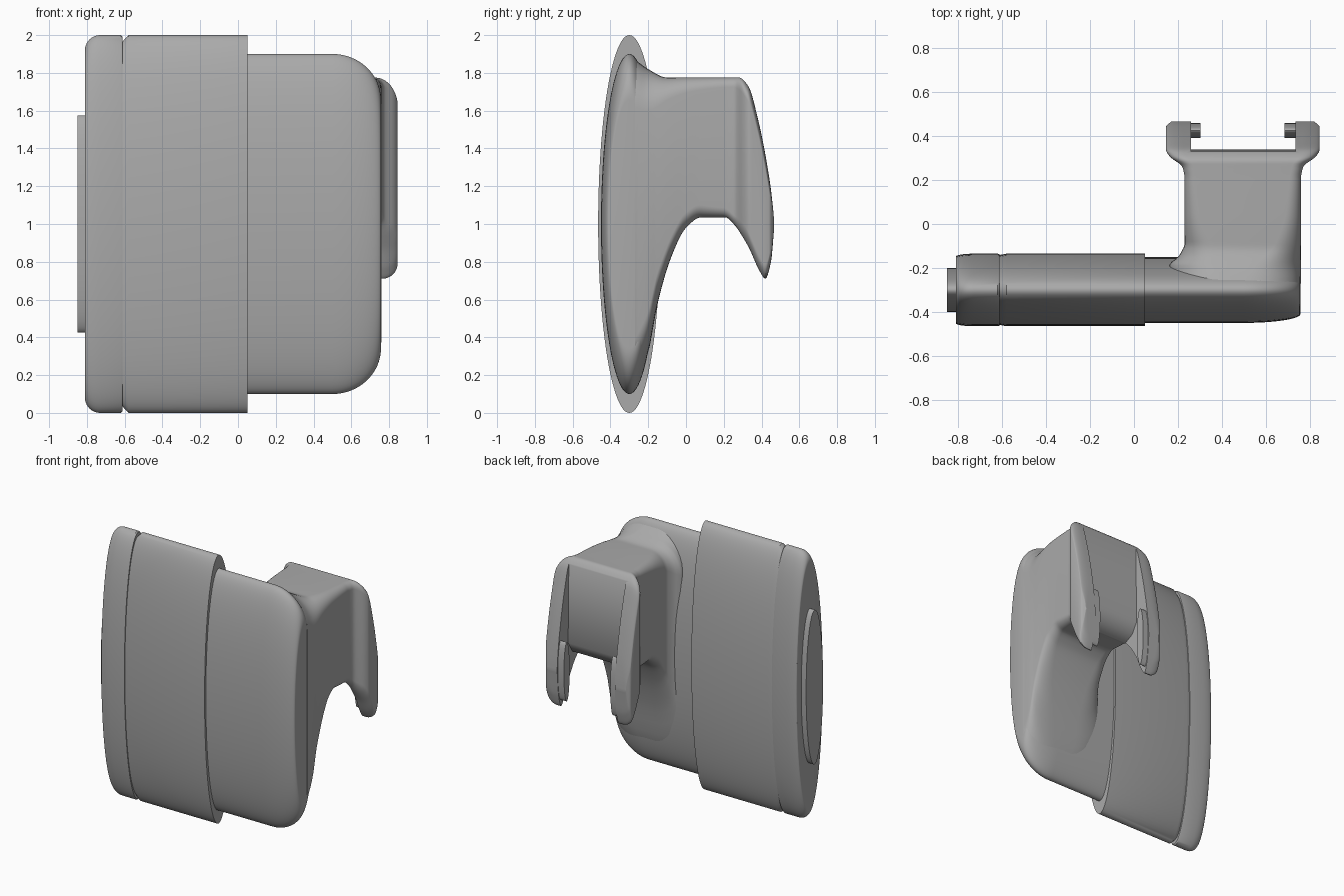
import bpy, bmesh, math

cube = bpy.data.objects.get("Cube")
if cube:
    bpy.data.objects.remove(cube, do_unlink=True)

grey = bpy.data.materials.new("plain grey")
grey.use_nodes = True
COLOUR = (0.4, 0.4, 0.4, 1)
grey.diffuse_color = COLOUR
grey.node_tree.nodes["Principled BSDF"].inputs["Base Color"].default_value = COLOUR


def loft(name, rings):
    """Skin a list of equal-length closed rings and cap both ends."""
    bm = bmesh.new()
    loops = [[bm.verts.new(p) for p in ring] for ring in rings]
    for a, b in zip(loops, loops[1:]):
        for i in range(len(a)):
            j = (i + 1) % len(a)
            bm.faces.new((a[i], a[j], b[j], b[i]))
    bm.faces.new(loops[0])
    bm.faces.new(loops[-1])
    bmesh.ops.recalc_face_normals(bm, faces=bm.faces)
    mesh = bpy.data.meshes.new(name)
    bm.to_mesh(mesh)
    bm.free()
    mesh.materials.append(grey)
    ob = bpy.data.objects.new(name, mesh)
    bpy.context.collection.objects.link(ob)
    return ob


def smooth(ob, angle=35):
    bpy.ops.object.select_all(action="DESELECT")
    ob.select_set(True)
    bpy.context.view_layer.objects.active = ob
    bpy.ops.object.shade_smooth_by_angle(angle=math.radians(angle))


def oval_body(name, half_y, half_z, stations, y=-0.3, sides=96):
    """Elliptic body along x from (x, scale) stations."""
    turns = [2 * math.pi * i / sides for i in range(sides)]
    ob = loft(name, [[(x, y + half_y * s * math.cos(t), 1 + half_z * s * math.sin(t))
                      for t in turns] for x, s in stations])
    smooth(ob)
    return ob


def rounded_end(x_flat, x_end, shrink, steps=10):
    """Quarter-round stations leading from full size to the end face."""
    return [(x_flat + (x_end - x_flat) * math.sin(a), 1 - shrink * (1 - math.cos(a)))
            for a in (math.pi / 2 * i / steps for i in range(steps + 1))]


def curve(points, y):
    """Monotone-friendly cubic interpolation through (y, value) points."""
    if y <= points[0][0]:
        return points[0][1]
    if y >= points[-1][0]:
        return points[-1][1]
    slope = [(b[1] - a[1]) / (b[0] - a[0]) for a, b in zip(points, points[1:])]
    tan = [slope[0]] + [2 * a * b / (a + b) if a * b > 0 else 0
                        for a, b in zip(slope, slope[1:])] + [slope[-1]]
    for i, (a, b) in enumerate(zip(points, points[1:])):
        if y <= b[0]:
            h = b[0] - a[0]
            t = (y - a[0]) / h
            return (a[1] * (1 + 2 * t) * (1 - t) ** 2 + b[1] * t * t * (3 - 2 * t)
                    + h * t * (1 - t) * (tan[i] * (1 - t) - tan[i + 1] * t))


# Oval sleeve, end cap, end button and inner core
oval_body("sleeve", 0.165, 1.0, [(-0.612, 0.965), (-0.58, 1), (0.05, 1)])
oval_body("end_cap", 0.165, 1.0,
          [(-0.611, 0.965), (-0.612, 0.992), (-0.62, 1)] + rounded_end(-0.73, -0.81, 0.08))
oval_body("end_button", 0.1, 0.575, [(-0.8, 1), (-0.85, 1)])
oval_body("core", 0.15, 0.9, [(0.04, 1)] + rounded_end(0.5, 0.757, 0.27, 16))

# Arm and flared ears, lofted backwards as rounded rectangles
TOP = [(-0.27, 1.87), (-0.2, 1.82), (-0.1, 1.775), (0.28, 1.775), (0.33, 1.73),
       (0.38, 1.56), (0.44, 1.25), (0.463, 1.06), (0.467, 1.0)]
BOTTOM = [(-0.27, 0.14), (-0.2, 0.32), (-0.15, 0.58), (-0.08, 0.82), (0, 0.98), (0.08, 1.035),
          (0.2, 1.035), (0.25, 1.0), (0.33, 0.88), (0.39, 0.75), (0.42, 0.71),
          (0.45, 0.8), (0.467, 0.98)]
FLARE = [(0.22, 0), (0.26, 0.01), (0.31, 0.07), (0.34, 0.085), (0.44, 0.085), (0.467, 0.06)]
FILLET = [(-0.18, 0.07), (-0.15, 0.03), (-0.1, 0)]
RADIUS = [(-0.27, 0.25), (-0.2, 0.22), (-0.1, 0.12), (0.05, 0.07), (0.25, 0.05),
          (0.32, 0.08), (0.44, 0.08), (0.467, 0.01)]


def arm_ring(y, steps=8):
    top, low = curve(TOP, y), curve(BOTTOM, y)
    flare, r = curve(FLARE, y), curve(RADIUS, y)
    left, right = 0.23 - flare - curve(FILLET, y), 0.76 + flare
    r = min(r, (top - low) * 0.49)
    corners = [(right - r, top - r), (left + r, top - r), (left + r, low + r), (right - r, low + r)]
    ring = []
    for k, (cx, cz) in enumerate(corners):
        for i in range(steps + 1):
            a = math.pi / 2 * (k + i / steps)
            ring.append((cx + r * math.cos(a), y, cz + r * math.sin(a)))
    return ring


COUNT = 72
arm = loft("arm_with_ears", [arm_ring(-0.27 + 0.737 * math.sin(math.pi / 2 * i / COUNT))
                             for i in range(COUNT + 1)])

# Slot between the ears
slot_profile = [(0.325, 2), (0.6, 2), (0.6, 0.5), (0.1, 0.5), (0.1, 1.03), (0.22, 1.036),
                (0.29, 1.07), (0.338, 1.15)]
cutter = loft("slot_cutter", [[(x, y, z) for y, z in slot_profile] for x in (0.26, 0.735)])
cutter.hide_render = True
cut = arm.modifiers.new("slot", "BOOLEAN")
cut.operation = "DIFFERENCE"
cut.solver = "EXACT"
cut.object = cutter
bpy.ops.object.select_all(action="DESELECT")
arm.select_set(True)
bpy.context.view_layer.objects.active = arm
bpy.ops.object.modifier_apply(modifier="slot")
bpy.data.objects.remove(cutter, do_unlink=True)
smooth(arm)

# Long pegs on the inner faces of the ears
for name, x0, x1 in (("right_peg", 0.25, 0.303), ("left_peg", 0.685, 0.745)):
    turns = [2 * math.pi * i / 40 for i in range(40)]
    peg = loft(name, [[(x, 0.425 + 0.034 * math.cos(t), 0.98 + 0.22 * math.sin(t))
                       for t in turns] for x in (x0, x1)])
    smooth(peg)
